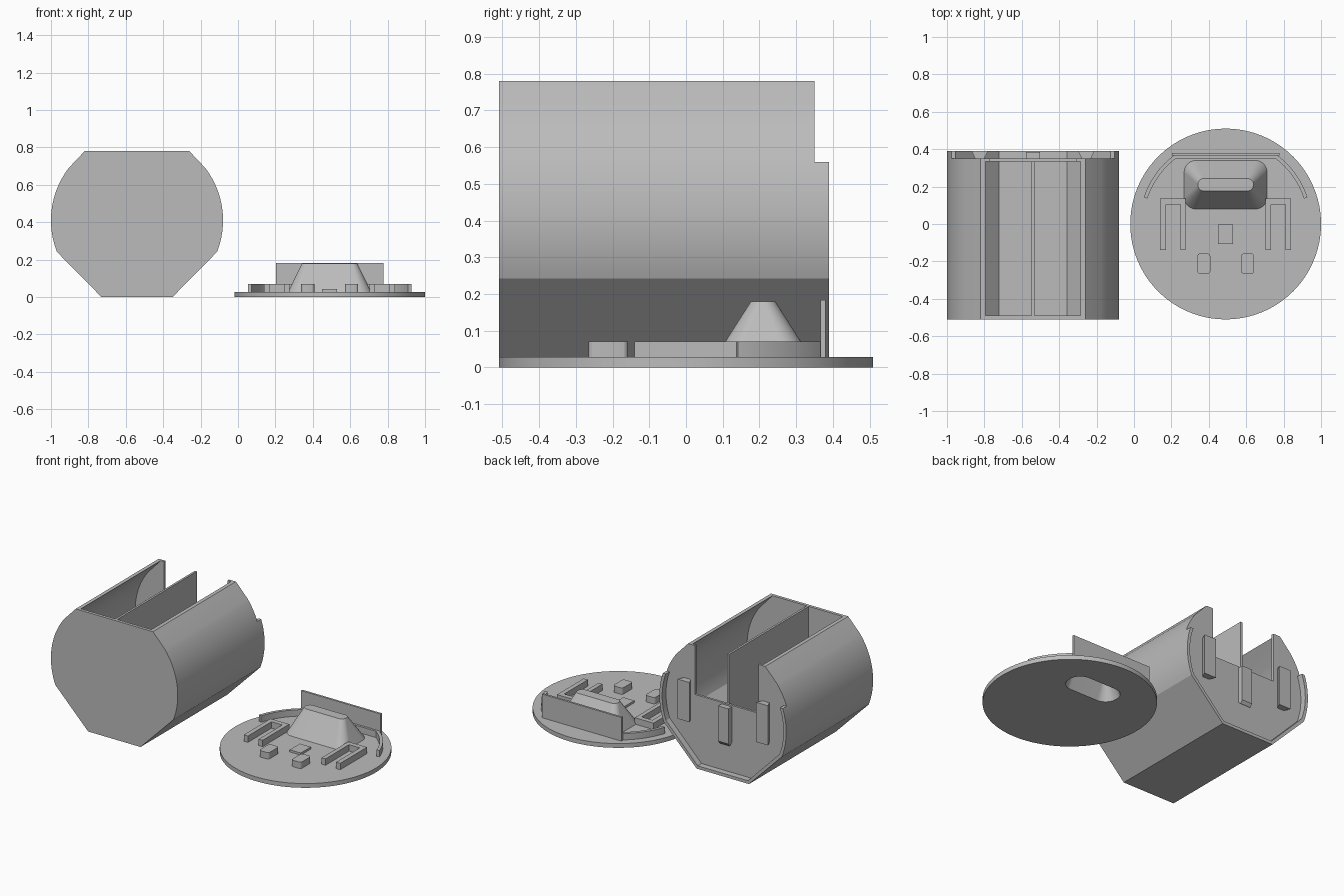
import bpy, bmesh, math

if "Cube" in bpy.data.objects:
    bpy.data.objects.remove(bpy.data.objects["Cube"])

grey = bpy.data.materials.new("plain grey")
grey.diffuse_color = (0.5, 0.5, 0.5, 1)
grey.use_nodes = True
grey.node_tree.nodes["Principled BSDF"].inputs["Base Color"].default_value = grey.diffuse_color
BX, LX, LID = -0.54, 0.49, 0.028   # case centre x, lid centre x, lid thickness


def finish(name, bm, angle=22):
    bmesh.ops.recalc_face_normals(bm, faces=bm.faces)
    me = bpy.data.meshes.new(name)
    bm.to_mesh(me)
    bm.free()
    me.materials.append(grey)
    ob = bpy.data.objects.new(name, me)
    bpy.context.collection.objects.link(ob)
    bpy.ops.object.select_all(action='DESELECT')
    ob.select_set(True)
    bpy.context.view_layer.objects.active = ob
    bpy.ops.object.shade_smooth_by_angle(angle=math.radians(angle))
    return ob


def loft(name, rings):
    """Skin equal-length rings and cap both ends."""
    bm = bmesh.new()
    vs = [[bm.verts.new(p) for p in r] for r in rings]
    n = len(vs[0])
    for a, b in zip(vs, vs[1:]):
        for i in range(n):
            j = (i + 1) % n
            bm.faces.new((a[i], a[j], b[j], b[i]))
    bm.faces.new(vs[0])
    bm.faces.new(vs[-1])
    return finish(name, bm)


def prism_y(name, pts, y0, y1):
    return loft(name, [[(BX + x, y, z) for x, z in pts] for y in (y0, y1)])


def prism_z(name, pts, z0, z1):
    return loft(name, [[(LX + x, y, z) for x, y in pts] for z in (z0, z1)])


def rect(x0, x1, y0, y1):
    return [(x0, y0), (x1, y0), (x1, y1), (x0, y1)]


def half_profile(r, top, bottom, a0, a1, steps=18):
    """Right half of the case outline, from top to bottom."""
    arc = [math.radians(a0 + (a1 - a0) * i / steps) for i in range(steps + 1)]
    return [top] + [(r * math.cos(a), 0.41 + r * math.sin(a)) for a in arc] + [bottom]


def mirrored(half):
    return half + [(-x, z) for x, z in reversed(half)]


outer = half_profile(0.46, (0.28, 0.78), (0.19, 0.0), 37.5, -21.5)
inner = half_profile(0.44, (0.255, 0.78), (0.182, 0.02), 37.5, -20.5)

# Case: front wall, open-topped shell, divider
prism_y("case_front_wall", mirrored(outer), -0.51, -0.49)
prism_y("case_shell", mirrored(outer) + mirrored(inner)[::-1], -0.49, 0.35)
prism_y("case_divider", rect(-0.007, 0.007, 0.015, 0.78), -0.49, 0.335)

# Back wall with a notch cut down from the top
notch = [(-0.23, 0.78), (-0.23, 0.46), (0.23, 0.46), (0.23, 0.78)]
prism_y("case_back_wall", mirrored(inner) + notch, 0.335, 0.35)


# Raised rim round the lower part of the back
def rim_half(half, r):
    start = (math.sqrt(r * r - 0.15 ** 2), 0.56)
    return [start] + [p for p in half if p[1] < 0.555]


prism_y("case_rim", mirrored(rim_half(outer, 0.46)) + mirrored(rim_half(inner, 0.44))[::-1],
        0.35, 0.39)

# Clips on the back wall: two flared side clips and a chamfered middle one
for side, x in (("left", -0.285), ("right", 0.285)):
    plan = [(x - 0.022, 0.345), (x + 0.022, 0.345), (x + 0.044, 0.39), (x - 0.044, 0.39)]
    loft(side + "_clip", [[(BX + px, py, z) for px, py in plan] for z in (0.29, 0.55)])
loft("middle_clip", [[(BX + x, y, z) for y, z in
                      ((0.345, 0.22), (0.37, 0.20), (0.385, 0.22), (0.385, 0.45), (0.345, 0.45))]
                     for x in (-0.037, 0.037)])


# Lid: round disc with a hollow tapered hump, skinned as one surface
def rounded(hx, hy, r, z, cy=0.21, n=24):
    ring = []
    for k, (sx, sy) in enumerate(((1, 1), (-1, 1), (-1, -1), (1, -1))):
        for i in range(n):
            a = math.pi / 2 * (k + i / (n - 1))
            # tiny spread keeps neighbouring corner points apart
            ring.append((LX + sx * (hx - r) + r * math.cos(a),
                         cy + sy * (hy - r) + r * math.sin(a), z))
    return ring


def disc(z, r=0.51, n=96):
    return [(LX + r * math.cos(2 * math.pi * i / n),
             r * math.sin(2 * math.pi * i / n), z) for i in range(n)]


loft("lid", [rounded(0.12, 0.018, 0.015, 0.155), rounded(0.18, 0.085, 0.08, 0),
             disc(0), disc(LID),
             rounded(0.222, 0.13, 0.065, LID), rounded(0.148, 0.033, 0.03, 0.18)])

# Low locating wall: two arcs joined by a straight run
angles = [18 + 35 * i / 12 for i in range(13)]
angles = [math.radians(a) for a in angles + [180 - a for a in reversed(angles)]]
arc_wall = [(0.46 * math.cos(a), 0.46 * math.sin(a)) for a in angles]
arc_wall += [(0.44 * math.cos(a), 0.44 * math.sin(a)) for a in reversed(angles)]
prism_z("lid_arc_wall", arc_wall, LID - 0.005, 0.07)

# Tall retaining plate
prism_z("lid_tall_plate", rect(-0.288, 0.288, 0.366, 0.38), LID - 0.005, 0.183)

# U-shaped brackets and small rounded posts, one on each side
for side, s in (("left", -1), ("right", 1)):
    u = [(0.35, -0.14), (0.35, 0.137), (0.214, 0.137), (0.214, -0.14),
         (0.242, -0.14), (0.242, 0.105), (0.32, 0.105), (0.32, -0.14)]
    prism_z(side + "_bracket", [(s * x, y) for x, y in u], LID - 0.005, 0.07)
    post = [rounded(0.035, 0.054, 0.015, z, -0.212, 5) for z in (LID - 0.005, 0.07)]
    loft(side + "_post", [[(x + s * 0.117, y, z) for x, y, z in r] for r in post])

# Low pad in the middle
prism_z("lid_pad", rect(-0.04, 0.04, -0.107, -0.002), LID - 0.005, 0.042)
